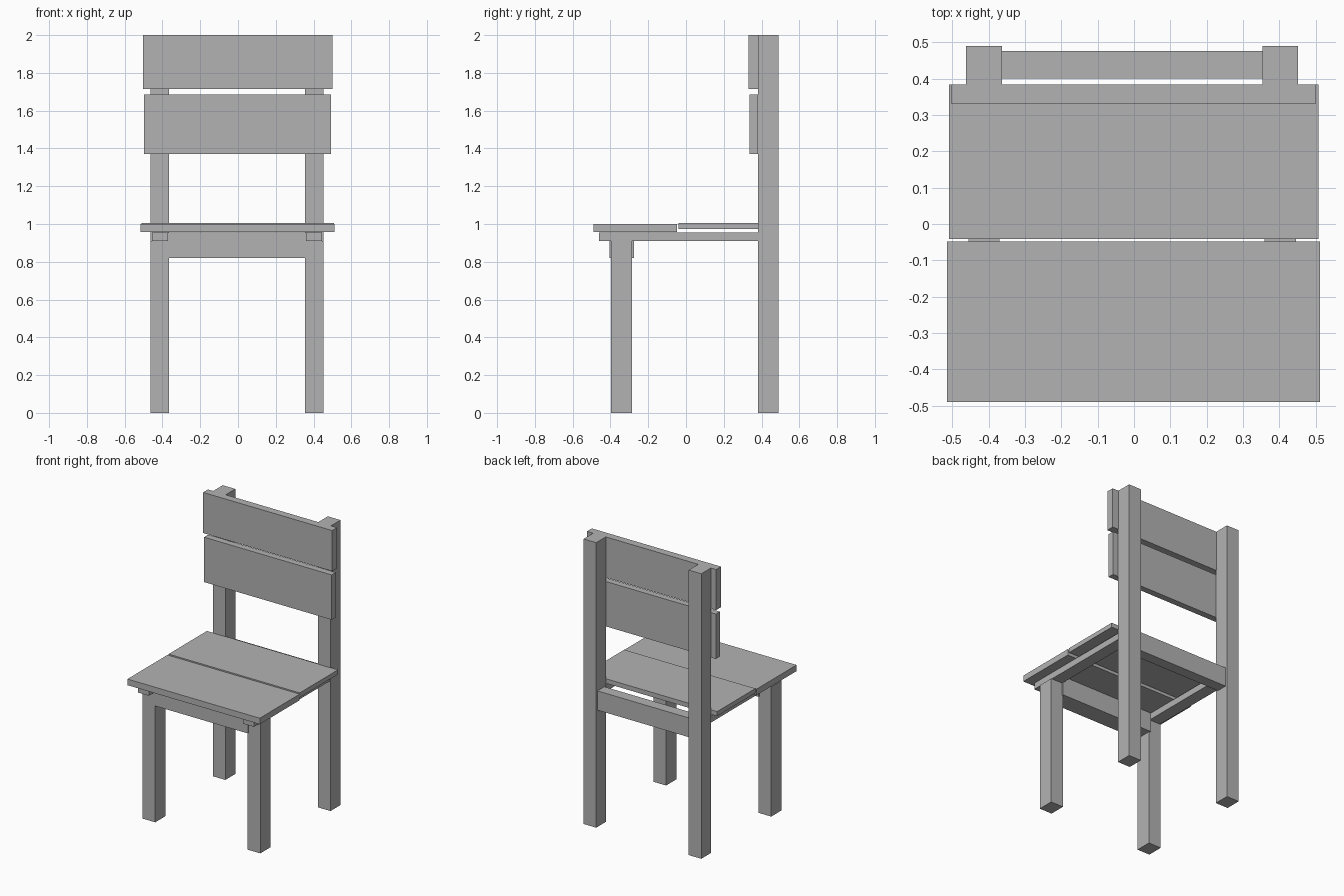
import bpy
import bmesh
from mathutils import Vector

cube = bpy.data.objects.get("Cube")
if cube:
    bpy.data.objects.remove(cube, do_unlink=True)

# Single plain finish
grey = bpy.data.materials.new("plain_grey")
grey.use_nodes = True
colour = (0.45, 0.45, 0.45, 1)
grey.diffuse_color = colour
grey.node_tree.nodes["Principled BSDF"].inputs["Base Color"].default_value = colour


def board(name, x, y, z):
    """Rectangular timber spanning the given (low, high) ranges."""
    low, high = (Vector(c) for c in zip(x, y, z))
    bm = bmesh.new()
    bmesh.ops.create_cube(bm, size=1)
    bmesh.ops.scale(bm, vec=high - low, verts=bm.verts)
    mesh = bpy.data.meshes.new(name)
    bm.to_mesh(mesh)
    bm.free()
    mesh.materials.append(grey)
    obj = bpy.data.objects.new(name, mesh)
    obj.location = (low + high) / 2
    bpy.context.collection.objects.link(obj)
    return obj


# Legs and side rails, one set on each side
for side, cx in (("right", -0.413), ("left", 0.403)):
    leg = (cx - 0.049, cx + 0.049)
    rail = (cx - 0.043, cx + 0.043)
    board(side + "_back_leg", leg, (0.38, 0.49), (0, 2))
    board(side + "_front_leg", leg, (-0.398, -0.285), (0, 0.91))
    board(side + "_side_rail", rail, (-0.46, 0.38), (0.91, 0.955))

# Cross rails between the legs
board("front_rail", (-0.372, 0.36), (-0.405, -0.275), (0.82, 0.955))
board("back_rail", (-0.364, 0.354), (0.4, 0.477), (0.82, 0.955))

# Seat planks
board("front_seat_plank", (-0.515, 0.512), (-0.49, -0.048), (0.957, 1.0))
board("back_seat_plank", (-0.51, 0.508), (-0.041, 0.384), (0.973, 1.005))

# Backrest slats
board("upper_back_slat", (-0.502, 0.5), (0.33, 0.384), (1.715, 2.0))
board("lower_back_slat", (-0.498, 0.493), (0.335, 0.38), (1.37, 1.685))
